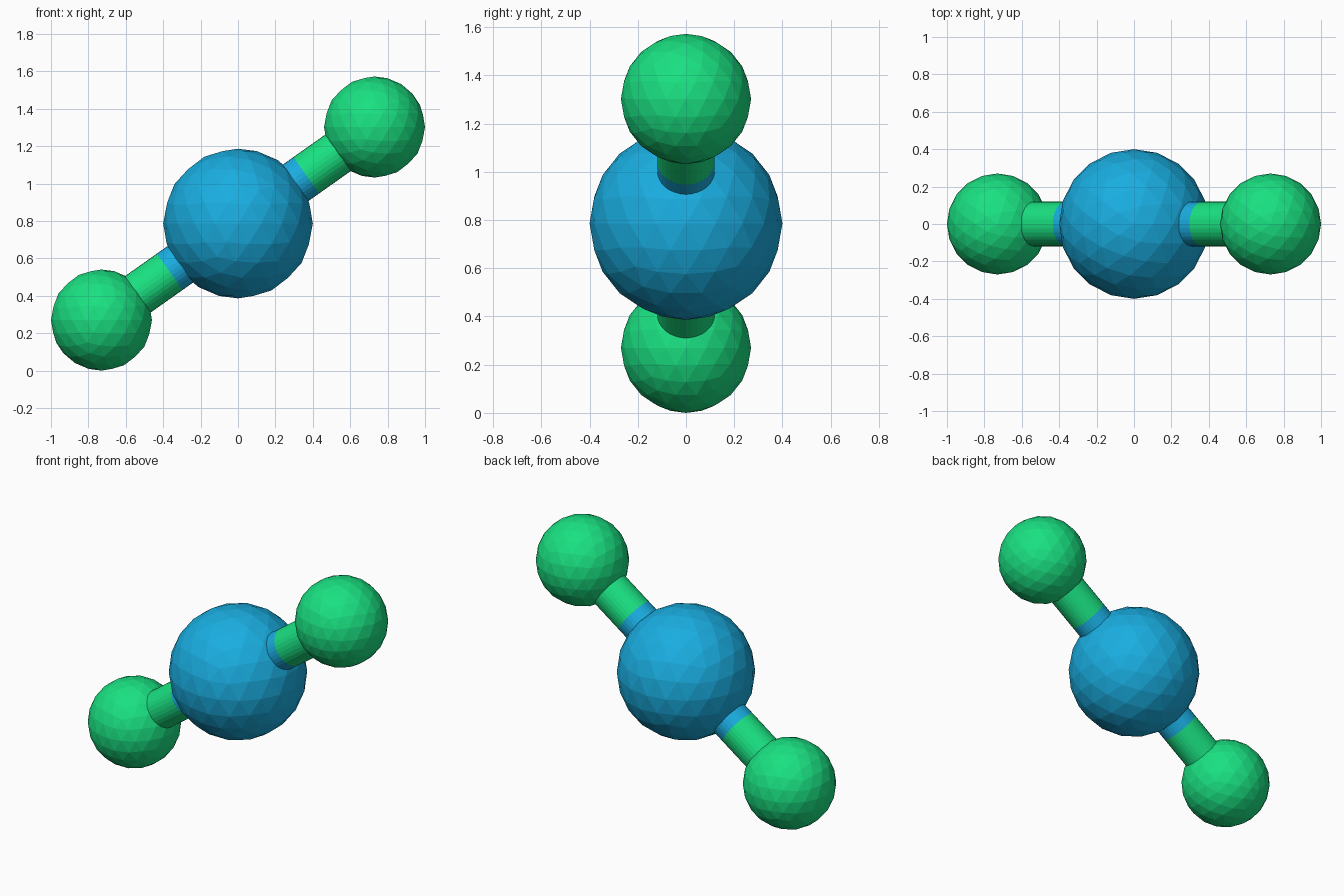
import bpy
from mathutils import Vector

if "Cube" in bpy.data.objects:
    bpy.data.objects.remove(bpy.data.objects["Cube"])


def material(name, color):
    mat = bpy.data.materials.new(name)
    mat.diffuse_color = color
    mat.use_nodes = True
    mat.node_tree.nodes["Principled BSDF"].inputs["Base Color"].default_value = mat.diffuse_color
    return mat


blue = material("blue", (0.01, 0.42, 0.75, 1))
green = material("green", (0.01, 0.75, 0.22, 1))

CENTRE = Vector((0, 0, 0.786))
ARM = Vector((0.73, 0, 0.516))


def ball(name, location, radius, mat):
    bpy.ops.mesh.primitive_ico_sphere_add(subdivisions=3, radius=radius, location=location)
    obj = bpy.context.object
    obj.name = name
    obj.data.materials.append(mat)


def rod(name, start, end, mat):
    axis = end - start
    bpy.ops.mesh.primitive_cylinder_add(vertices=32, radius=0.119, depth=axis.length,
                                        location=(start + end) / 2)
    obj = bpy.context.object
    obj.name = name
    obj.rotation_euler = axis.to_track_quat('Z', 'Y').to_euler()
    obj.data.materials.append(mat)


# Large central ball
ball("centre_ball", CENTRE, 0.4, blue)

# Two opposite arms: half blue, half green rod with a small ball at the end
for side, sign in (("right", 1), ("left", -1)):
    middle = CENTRE + ARM * 0.5 * sign
    tip = CENTRE + ARM * sign
    rod(side + "_inner_rod", CENTRE, middle, blue)
    rod(side + "_outer_rod", middle, tip, green)
    ball(side + "_end_ball", tip, 0.27, green)
